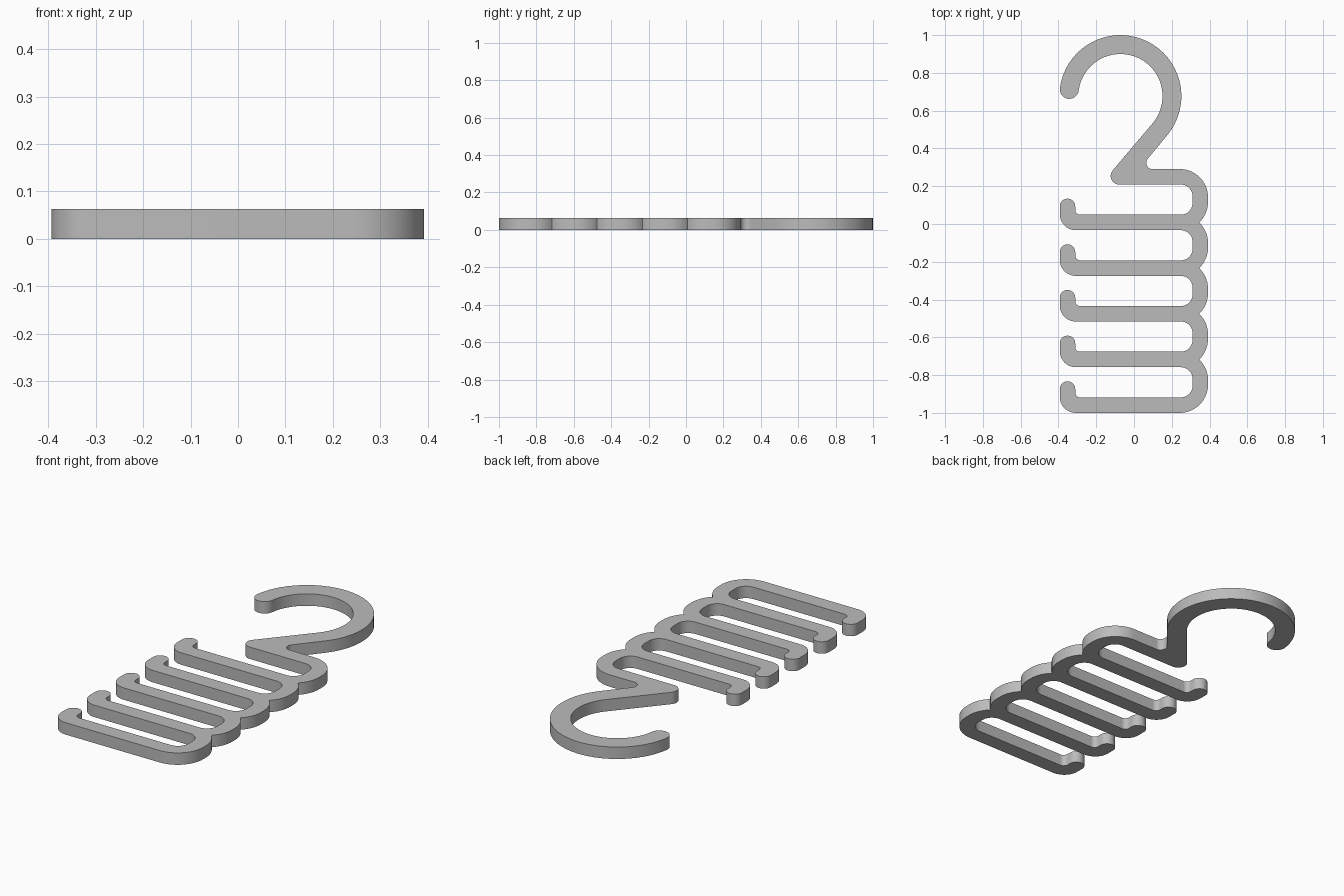
import bpy, bmesh
from math import radians, degrees, asin, cos, sin

cube = bpy.data.objects.get("Cube")
if cube:
    bpy.data.objects.remove(cube)

HEIGHT = 0.063
BARS, PITCH, BAR = 5, 0.2418, 0.082      # number, spacing and width of the bars
LEFT, RIGHT = -0.393, 0.392
BEND, SLOT = 0.15, 0.062                 # outer and inner radius of the spine bends
CAP, CORNER, FILLET = BAR / 2, 0.085, 0.026

outline = []


def arc(x, y, r, start, end):
    """Append an arc to the outline, angles in degrees."""
    n = max(3, round(abs(end - start) / 6))
    for i in range(n + 1):
        a = radians(start + (end - start) * i / n)
        p = (x + r * cos(a), y + r * sin(a))
        if not outline or abs(p[0] - outline[-1][0]) + abs(p[1] - outline[-1][1]) > 1e-4:
            outline.append(p)


def bar_bottom(k):
    return -1 + k * PITCH


# Hook: outer sweep, then the fillet where the neck meets the top bar
HX, HY, OUT, IN = -0.072, 0.677, 0.323, 0.223
TIP = 172.5
arc(HX, HY, OUT, TIP, -40)
arc(0.098, 0.324, 0.033, 140, 270)

# Scalloped spine, from the top bend down to the lowest bar
valley = degrees(asin((BEND - BAR / 2) / BEND))
for k in reversed(range(BARS)):
    low, high = bar_bottom(k), bar_bottom(k + 1) + BAR
    arc(RIGHT - BEND, high - BEND, BEND, 90 if k == BARS - 1 else valley, 0)
    arc(RIGHT - BEND, low + BEND, BEND, 0, -90 if k == 0 else -valley)

# Bars with upturned round tips, and the slots above them
for k in range(BARS):
    low, top = bar_bottom(k), bar_bottom(k) + BAR
    arc(LEFT + CORNER, low + CORNER, CORNER, 270, 180)
    arc(LEFT + CAP, low + 0.126, CAP, 180, 0)
    arc(LEFT + BAR + FILLET, top + FILLET, FILLET, 180, 270)
    end = RIGHT - BAR - SLOT
    arc(end, top + SLOT, SLOT, -90, 0)
    arc(end, bar_bottom(k + 1) - SLOT, SLOT, 0, 90)

# Rounded foot of the neck, inner sweep and round hook tip
arc(-0.078, bar_bottom(BARS) + 0.0455, 0.0455, 270, 140)
arc(HX, HY, IN, -40, TIP)
mid, cap = (OUT + IN) / 2, (OUT - IN) / 2
arc(HX + mid * cos(radians(TIP)), HY + mid * sin(radians(TIP)), cap, TIP - 180, TIP - 360)
if abs(outline[0][0] - outline[-1][0]) + abs(outline[0][1] - outline[-1][1]) < 1e-4:
    outline.pop()

# Extrude the outline into a flat plate
bm = bmesh.new()
face = bm.faces.new([bm.verts.new((x, y, 0)) for x, y in outline])
ext = bmesh.ops.extrude_face_region(bm, geom=[face], use_keep_orig=True)
verts = [g for g in ext["geom"] if isinstance(g, bmesh.types.BMVert)]
bmesh.ops.translate(bm, verts=verts, vec=(0, 0, HEIGHT))
bmesh.ops.recalc_face_normals(bm, faces=bm.faces)
mesh = bpy.data.meshes.new("hanger")
bm.to_mesh(mesh)
bm.free()
hanger = bpy.data.objects.new("hanger", mesh)
bpy.context.collection.objects.link(hanger)

# Plain grey
grey = bpy.data.materials.new("grey")
grey.use_nodes = True
colour = (0.5, 0.5, 0.5, 1)
grey.diffuse_color = colour
grey.node_tree.nodes["Principled BSDF"].inputs["Base Color"].default_value = colour
mesh.materials.append(grey)

bpy.ops.object.select_all(action='DESELECT')
hanger.select_set(True)
bpy.context.view_layer.objects.active = hanger
bpy.ops.object.shade_smooth_by_angle(angle=radians(30))
